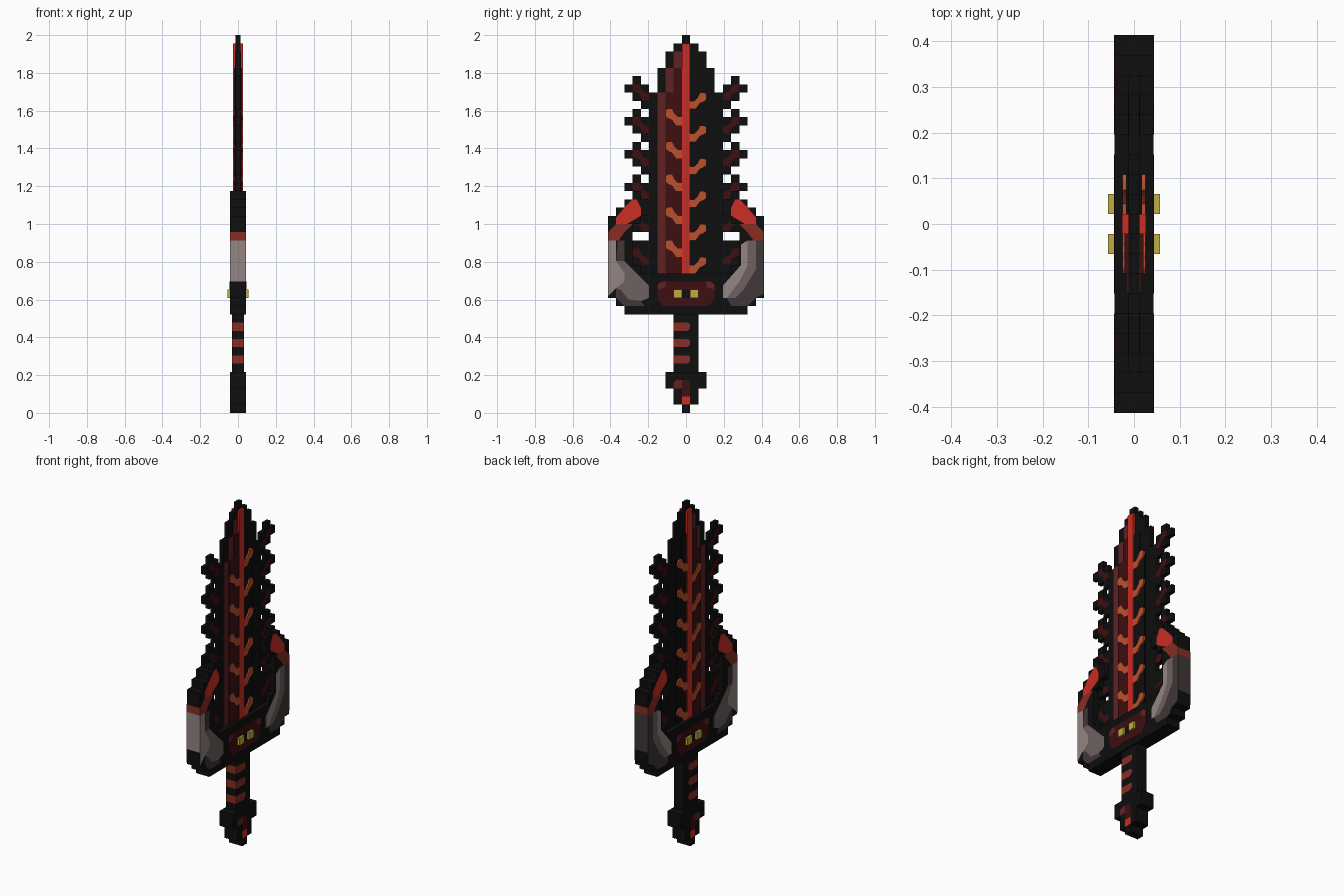
import bpy, bmesh

if "Cube" in bpy.data.objects:
    bpy.data.objects.remove(bpy.data.objects["Cube"])

V = 2 / 46  # grid pitch: the sword is 46 cells tall and 19 wide


def material(name, rgb):
    m = bpy.data.materials.new(name)
    m.diffuse_color = [(c / 255 / 12.92 if c < 11 else ((c / 255 + 0.055) / 1.055) ** 2.4)
                       for c in rgb] + [1]
    m.use_nodes = True
    m.node_tree.nodes["Principled BSDF"].inputs["Base Color"].default_value = m.diffuse_color
    return m


BLACK = material("black", (14, 14, 14))
RED = material("bright red", (204, 45, 36))
ORANGE = material("orange", (190, 80, 45))
BROWN = material("rust red", (136, 45, 33))
MAROON = material("maroon", (94, 35, 37))
DARK = material("dark red", (62, 14, 16))
LIGHT = material("light grey", (147, 134, 130))
MID = material("mid grey", (108, 97, 96))
SHADE = material("dark grey", (64, 54, 55))
YELLOW = material("yellow", (192, 172, 62))


def finish(name, bm, mats):
    bmesh.ops.remove_doubles(bm, verts=bm.verts, dist=1e-5)
    bmesh.ops.recalc_face_normals(bm, faces=bm.faces)
    me = bpy.data.meshes.new(name)
    bm.to_mesh(me)
    bm.free()
    for m in mats:
        me.materials.append(m)
    ob = bpy.data.objects.new(name, me)
    bpy.context.collection.objects.link(ob)
    return ob


def block(c0, c1, r0, r1):
    """Set of grid cells, columns c0..c1 and rows r0..r1 inclusive."""
    return {(c, r) for c in range(c0, c1 + 1) for r in range(r0, r1 + 1)}


def both(cells):
    return cells | {(-c, r) for c, r in cells}


def slab(name, cells, hx, mats, side=lambda c, r, dc: 0):
    """Stepped slab through x from grid cells; side() picks the edge colour."""
    bm = bmesh.new()

    def quad(pts, mi=0):
        f = bm.faces.new([bm.verts.new((x, c * V, r * V)) for x, c, r in pts])
        f.material_index = mi

    for c, r in cells:
        a, b, lo, hi = c - .5, c + .5, r, r + 1
        for x in (-hx, hx):
            quad([(x, a, lo), (x, b, lo), (x, b, hi), (x, a, hi)])
        for dc, dr, p, q in ((-1, 0, (a, lo), (a, hi)), (1, 0, (b, lo), (b, hi)),
                             (0, -1, (a, lo), (b, lo)), (0, 1, (a, hi), (b, hi))):
            if (c + dc, r + dr) not in cells:
                quad([(-hx, *p), (hx, *p), (hx, *q), (-hx, *q)], side(c, r, dc))
    return finish(name, bm, mats)


def plates(name, polys, x0, x1, mat):
    """Flat outlines in grid units, raised from x0 to x1 on both faces."""
    bm = bmesh.new()
    for poly in polys:
        for s in (-1, 1):
            lo, hi = ([bm.verts.new((s * x, c * V, r * V)) for c, r in poly] for x in (x0, x1))
            bm.faces.new(lo)
            bm.faces.new(hi)
            for i in range(len(poly)):
                j = (i + 1) % len(poly)
                bm.faces.new((lo[i], lo[j], hi[j], hi[i]))
    return finish(name, bm, [mat])


def rect(c0, c1, r0, r1):
    return [(c0 - .5, r0), (c1 + .5, r0), (c1 + .5, r1 + 1), (c0 - .5, r1 + 1)]


def flip(poly):
    return [(-c, r) for c, r in poly]


# Blade: thin stepped silhouette with barbed teeth
blade = (block(-4, 4, 16, 38) | block(-3, 3, 39, 41) | block(-2, 2, 42, 43)
         | block(-1, 1, 44, 44) | block(0, 0, 45, 45))
TEETH = (39, 35, 31, 27, 23, 19)
for b in TEETH:
    blade |= both({(6, b + 1), (7, b), (6, b), (5, b), (6, b - 1), (5, b - 1), (5, b - 2)})
blade = (blade | both({(5, 20), (5, 16), (6, 17), (6, 22)})) - both({(5, 21)})
slab("blade", blade, 0.012, [BLACK])
plates("blade_dark_side", [rect(1, 2, 17, 38), rect(1, 1, 39, 41)], 0.012, 0.017, BLACK)
plates("blade_edge", [rect(-3, -3, 17, 38), rect(-2, -2, 39, 41), rect(-1, -1, 42, 43)],
       0.012, 0.015, MAROON)
plates("blade_panel", [rect(-2, -1, 17, 38), rect(-1, -1, 39, 41)], 0.012, 0.021, DARK)
plates("blade_ridge", [rect(0, 0, 17, 44)], 0.012, 0.026, RED)

# Orange flecks climbing away from the ridge
fleck = [(.5, 0), (1.2, 0), (1.7, .7), (2.2, .9), (2.5, 1.2), (2.5, 1.8),
         (2.2, 2), (1.7, 2), (1.4, 1.4), (1, 1), (.5, 1)]
flecks = [[(c, r + b) for c, r in fleck] for b in range(17, 38, 4)]
flecks += [[(-c, r + b) for c, r in fleck] for b in range(19, 36, 4)]
plates("blade_flecks", flecks, 0.015, 0.0255, ORANGE)

# Dark inlays on the teeth
inlay = []
for b in TEETH:
    p = [(6.5, b + .2), (6.5, b + 1), (5.7, b + 1), (5.3, b + .2), (4.5, b - .2),
         (4.5, b - .9), (5.3, b - 1), (5.6, b - .2)]
    inlay += [p, flip(p)]
plates("tooth_inlays", inlay, 0.012, 0.0135, DARK)

# Guard: thick centre block with a curved claw each side
claw = (block(9, 9, 14, 23) | block(8, 8, 13, 24) | block(7, 7, 12, 25)
        | block(6, 6, 12, 17) | block(6, 6, 23, 26) | block(5, 5, 12, 16) | block(5, 5, 24, 25))


def guard_side(c, r, dc):
    if abs(c) == 9 and dc == (1 if c > 0 else -1):
        if r == 21:
            return 1
        if 16 <= r <= 20:
            return 2 if c < 0 else 3
    return 0


slab("guard", block(-4, 4, 12, 16) | both(claw), 0.0425, [BLACK, BROWN, LIGHT, SHADE], guard_side)

# Painted claw armour
X0, X1 = 0.0425, 0.0435
red = [(-5.5, 25), (-6, 26), (-6.5, 26), (-7.5, 25), (-8.5, 23.8), (-8.5, 23), (-7.2, 23), (-5.5, 24)]
rust = [(-9.5, 21), (-9.5, 22), (-8.5, 23), (-6.5, 23), (-7.5, 22), (-8.2, 21)]
plates("claw_red", [red, flip(red)], X0, X1, RED)
plates("claw_rust", [rust, flip(rust)], X0, X1, BROWN)
plates("claw_mid_grey", [
    [(-7.5, 18.5), (-6.5, 17.5), (-4.5, 15.5), (-4.5, 14), (-5.5, 13.6), (-7, 13.8), (-8, 15),
     (-8.5, 15.2), (-7.5, 16), (-7.5, 17), (-8.5, 18.5)],
    [(7.5, 21), (8.5, 21), (8.5, 17.5), (7, 15), (6, 14), (5, 14), (6.5, 16), (7.5, 18)]],
    X0, X1, MID)
plates("claw_light_grey", [
    [(-9.5, 21), (-8.5, 21), (-8.5, 18.5), (-7.5, 17), (-7.5, 16), (-8.5, 15.2), (-9.5, 14.2)],
    [(6.7, 20.5), (7.5, 21), (7.5, 18), (6.5, 16), (5, 14), (4.5, 14), (4.5, 15.5), (6.7, 18)]],
    X0, X1, LIGHT)
plates("claw_dark_grey", [
    [(-8.3, 21), (-7.5, 21), (-7.5, 18.5), (-8.5, 18.5)],
    [(-8.5, 15.2), (-8, 15), (-7, 13.8), (-5.5, 13.6), (-5, 13), (-7.5, 13), (-8.5, 14)],
    [(8.5, 21), (9.5, 21), (9.5, 14.5), (8.5, 14), (7.5, 13), (5.5, 13), (5, 14), (6, 14),
     (7, 15), (8.5, 17.5)]],
    X0, X1, SHADE)

# Guard face: dark panel, maroon ends, black middle, yellow eyes
plates("guard_panel", [[(-3.5, 14), (-2.8, 13), (2.8, 13), (3.5, 14), (3.5, 15.5),
                        (3, 16), (-3, 16), (-3.5, 15.5)]], X0, X1, DARK)
end = [(-3.5, 15), (-3.5, 15.6), (-3, 16), (-2.5, 16), (-2.5, 15.3)]
plates("panel_highlights", [end, flip(end)], X1, 0.044, MAROON)
plates("panel_centre", [rect(0, 0, 14, 14)], X1, 0.044, BLACK)
plates("eyes", [rect(-1, -1, 14, 14), rect(1, 1, 14, 14)], X0, 0.0565, YELLOW)

# Handle with rust wraps that turn round the front edge
slab("handle", block(-1, 1, 5, 11), 0.032, [BLACK, BROWN],
     lambda c, r, dc: int(dc == -1 and r in (6, 8, 10)))
plates("handle_wraps", [[(-1.5, r), (.2, r), (.5, r + .3), (.5, r + .8), (.3, r + 1), (-1.5, r + 1)]
                        for r in (6, 8, 10)], 0.032, 0.033, BROWN)

# Pommel
slab("pommel", block(-2, 2, 3, 4) | block(-1, 1, 1, 2) | block(0, 0, 0, 0), 0.0425, [BLACK])
plates("pommel_maroon", [[(-1.5, 3), (-.5, 3), (-.5, 4), (-1.2, 4), (-1.5, 3.7)]], X0, X1, MAROON)
plates("pommel_dark", [[(-.5, 2), (.5, 2), (.5, 3.7), (.2, 4), (-.5, 4)]], X0, X1, DARK)
plates("pommel_gem", [rect(0, 0, 1, 1)], X0, X1, RED)
